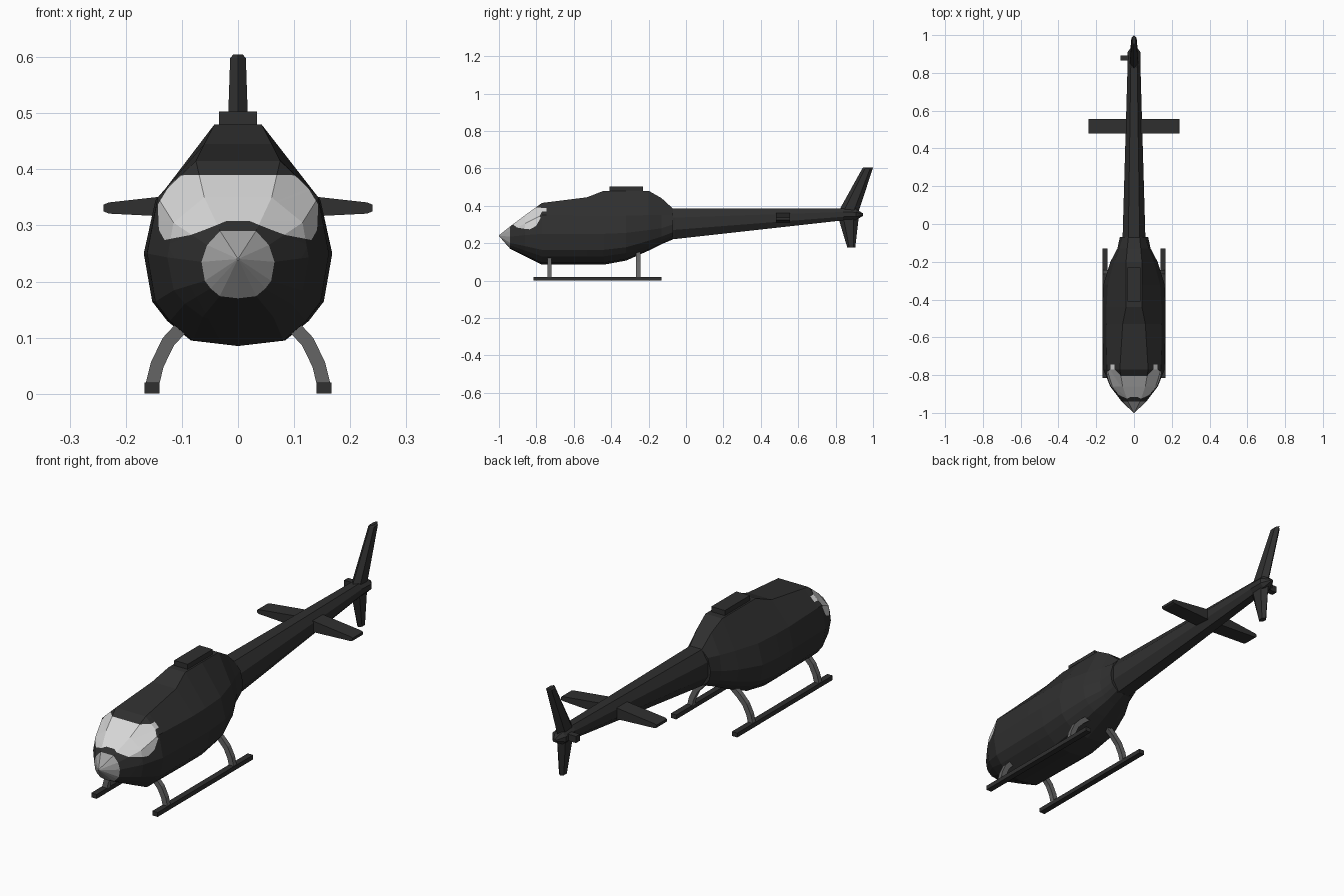
import bpy, bmesh, math
from mathutils import Vector

if "Cube" in bpy.data.objects:
    bpy.data.objects.remove(bpy.data.objects["Cube"])


def material(name, r, g, b):
    m = bpy.data.materials.new(name)
    m.diffuse_color = (r, g, b, 1)
    m.use_nodes = True
    m.node_tree.nodes["Principled BSDF"].inputs["Base Color"].default_value = m.diffuse_color
    return m


BODY = material("dark body", 0.029, 0.029, 0.029)
GLASS = material("pale glass", 0.68, 0.68, 0.68)
NOSE = material("nose grey", 0.36, 0.36, 0.36)
STRUT = material("strut grey", 0.13, 0.13, 0.13)


def finish(bm, name, *mats):
    bmesh.ops.recalc_face_normals(bm, faces=bm.faces)
    me = bpy.data.meshes.new(name)
    bm.to_mesh(me)
    bm.free()
    for m in mats:
        me.materials.append(m)
    ob = bpy.data.objects.new(name, me)
    bpy.context.collection.objects.link(ob)
    return ob


def loft(rings):
    """Bridge equal-sized closed rings of points and cap both ends."""
    bm = bmesh.new()
    vs = [[bm.verts.new(p) for p in r] for r in rings]
    n = len(vs[0])
    for a, b in zip(vs, vs[1:]):
        for i in range(n):
            j = (i + 1) % n
            bm.faces.new((a[i], a[j], b[j], b[i]))
    bm.faces.new(vs[0])
    bm.faces.new(vs[-1])
    return bm


def box(name, x, y, z, mat):
    r = [[(i, y[0], z[0]), (i, y[1], z[0]), (i, y[1], z[1]), (i, y[0], z[1])] for i in x]
    return finish(loft(r), name, mat)


# Fuselage: half section mirrored into a 12-sided ring
def section(y, zb, zm, zt, w, sx, sz, tx):
    h = zm - zb
    half = [(w * .5, zb + h * .06), (w * .75, zb + h * .27), (w * .91, zb + h * .48),
            (w, zm), (sx, sz), (tx, zt)]
    ring = [(0, zb)] + half + [(-x, z) for x, z in reversed(half)]
    return [(x, y, z) for x, z in ring]


stations = [
    (-.94, .17, .235, .29, .065, .055, .265, .032),
    (-.86, .13, .243, .35, .126, .115, .305, .06),
    (-.77, .085, .25, .415, .162, .143, .35, .075),
    (-.53, .085, .25, .445, .168, .147, .345, .06),
    (-.44, .085, .25, .48, .168, .145, .345, .042),
    (-.32, .107, .255, .48, .162, .138, .347, .042),
    (-.20, .16, .27, .48, .125, .105, .35, .042),
    (-.13, .195, .28, .44, .088, .078, .35, .036),
    (-.07, .22, .30, .385, .075, .06, .355, .03)]
bm = loft([section(-1, .238, .24, .242, .002, .002, .241, .001)] + [section(*s) for s in stations])

# Windscreen outline seen from the front, cut into the skin
half = [(.09, .39), (.112, .388), (.143, .337), (.141, .292), (.131, .274),
        (.084, .283), (.057, .293), (.02, .308)]
outline = half + [(-x, z) for x, z in reversed(half)]


def in_front(f):
    return -.94 < f.calc_center_median().y < -.74


def cut(co, no, test):
    fs = [f for f in bm.faces if test(f)]
    geom = {e for f in fs for e in (*f.verts, *f.edges)}
    bmesh.ops.bisect_plane(bm, geom=list(geom) + fs, plane_co=co, plane_no=no, dist=1e-5)


def inside(x, z):
    hit = False
    for (x1, z1), (x2, z2) in zip(outline, outline[1:] + outline[:1]):
        if (z1 > z) != (z2 > z) and x < (x2 - x1) * (z - z1) / (z2 - z1) + x1:
            hit = not hit
    return hit


cut((0, -.745, 0), (0, 1, 0), lambda f: -.77 < f.calc_center_median().y < -.53)
for (x1, z1), (x2, z2) in zip(outline, outline[1:] + outline[:1]):
    cut((x1, 0, z1), Vector((z2 - z1, 0, x1 - x2)).normalized(), in_front)
for f in bm.faces:
    c = f.calc_center_median()
    if c.y < -.94:
        f.material_index = 2
    elif in_front(f) and inside(c.x, c.z):
        f.material_index = 1
finish(bm, "fuselage", BODY, GLASS, NOSE)

# Roof housing
box("roof_housing", (-.034, .034), (-.41, -.23), (.46, .503), BODY)


# Tail boom: eight-sided taper with a pointed end
def boom_ring(y, w, zb, zt):
    c, h = (zb + zt) / 2, (zt - zb) / 2
    pts = [(1, .4), (.5, 1), (-.5, 1), (-1, .4), (-1, -.4), (-.5, -1), (.5, -1), (1, -.4)]
    return [(x * w, y, c + z * h) for x, z in pts]


finish(loft([boom_ring(-.16, .064, .215, .388), boom_ring(-.06, .06, .222, .386),
             boom_ring(.84, .034, .322, .386), boom_ring(.91, .034, .325, .382),
             boom_ring(.945, .008, .345, .36)]), "tail_boom", BODY)


# Tail fins: (y front, y back, z, half thickness) levels
def fin(name, levels):
    rings = []
    for y0, y1, z, t in levels:
        d = (y1 - y0) * .25
        rings.append([(0, y0, z), (t, y0 + d, z), (t, y1 - d, z),
                      (0, y1, z), (-t, y1 - d, z), (-t, y0 + d, z)])
    finish(loft(rings), name, BODY)


fin("upper_fin", [(.81, .92, .36, .022), (.942, .998, .598, .014), (.947, 1.0, .605, .008)])
fin("lower_fin", [(.81, .925, .35, .022), (.862, .905, .178, .012)])

# Tail rotor hub on the left side
box("tail_rotor_hub", (-.072, 0), (.865, .893), (.34, .37), BODY)

# Stabiliser spanning both sides
rings = []
for x, h in ((-.24, .006), (-.23, .01), (-.03, .026), (.03, .026), (.23, .01), (.24, .006)):
    z = .331 + (.006 if abs(x) < .1 else 0)
    rings.append([(x, .48, z - h), (x, .555, z - h), (x, .555, z + h), (x, .48, z + h)])
finish(loft(rings), "stabiliser", BODY)

# Landing gear: skids and curved struts on both sides
path = [(.153, .015), (.144, .052), (.124, .093), (.094, .125), (.045, .165)]
for s, side in ((1, "right"), (-1, "left")):
    box(side + "_skid", (s * .14, s * .167), (-.815, -.13), (0, .02), BODY)
    for y, end in ((-.73, "front"), (-.255, "rear")):
        rings = []
        for i, (x, z) in enumerate(path):
            a, b = path[max(i - 1, 0)], path[min(i + 1, len(path) - 1)]
            d = math.hypot(b[0] - a[0], b[1] - a[1])
            nx, nz = (b[1] - a[1]) / d * .012, (a[0] - b[0]) / d * .012
            rings.append([(s * (x + k * nx), y + e, z + k * nz)
                          for k, e in ((-1, -.011), (1, -.011), (1, .011), (-1, .011))])
        finish(loft(rings), f"{side}_{end}_strut", STRUT)
